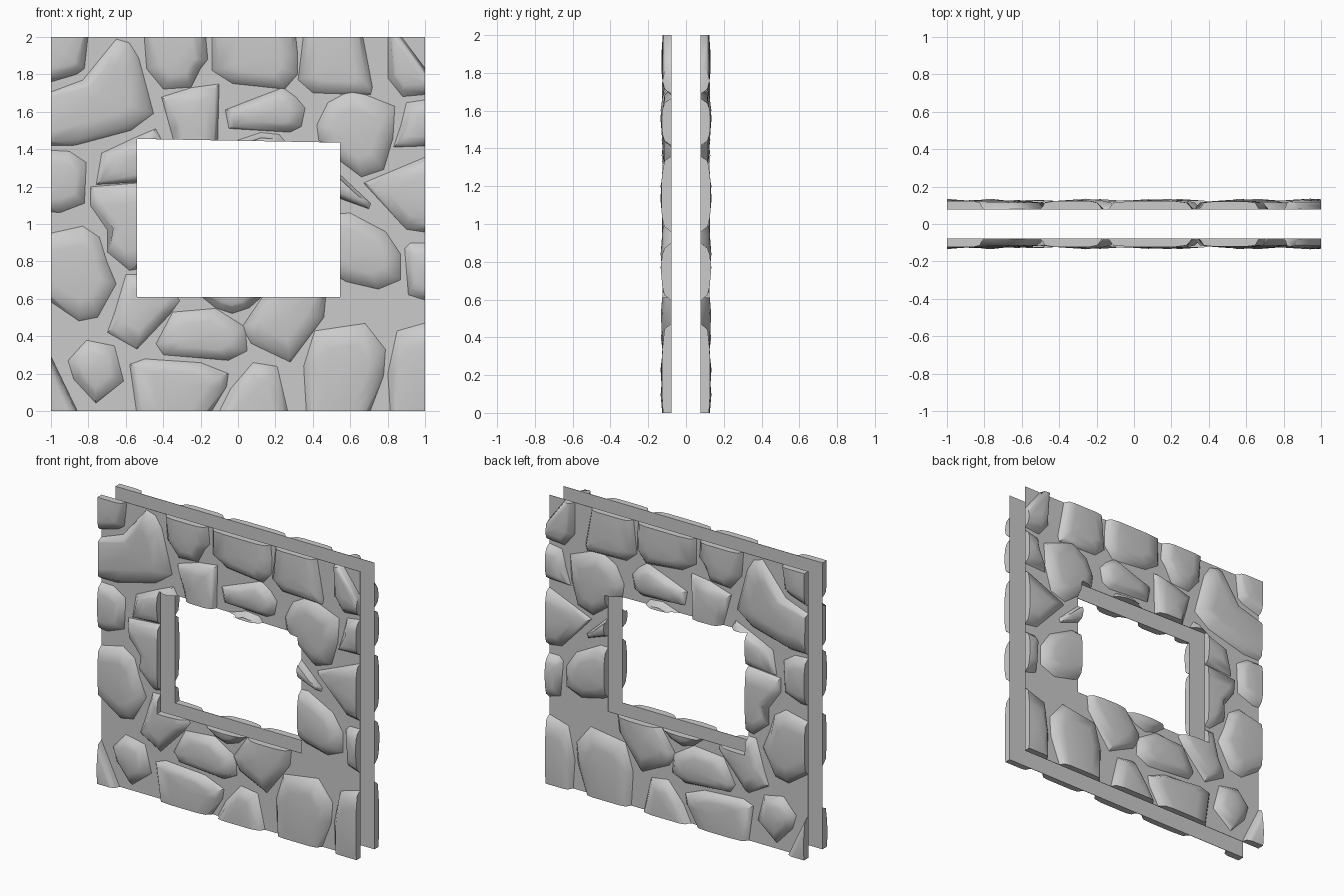
import bpy
import bmesh
import math
import random
from mathutils import Vector

random.seed(4)

cube = bpy.data.objects.get("Cube")
if cube:
    bpy.data.objects.remove(cube)

INNER, BASE, RIM = 0.077, 0.0785, 0.114


def make_material(name, value):
    mat = bpy.data.materials.new(name)
    mat.use_nodes = True
    colour = (value, value, value, 1)
    mat.diffuse_color = colour
    mat.node_tree.nodes["Principled BSDF"].inputs["Base Color"].default_value = colour
    return mat


grey = make_material("stone_grey", 0.6)


def make_object(name, bm):
    bmesh.ops.recalc_face_normals(bm, faces=bm.faces)
    mesh = bpy.data.meshes.new(name)
    bm.to_mesh(mesh)
    bm.free()
    mesh.materials.append(grey)
    obj = bpy.data.objects.new(name, mesh)
    bpy.context.collection.objects.link(obj)
    return obj


def apply_modifier(obj, kind, **settings):
    mod = obj.modifiers.new(kind.title(), kind)
    for key, value in settings.items():
        setattr(mod, key, value)
    bpy.context.view_layer.objects.active = obj
    bpy.ops.object.modifier_apply(modifier=mod.name)


def mirror_to_back(obj):
    apply_modifier(obj, "MIRROR", use_axis=(False, True, False), use_mirror_merge=False)


# Square sheet with the window opening, from depth near to depth far
def window_wall(name, near, far):
    bm = bmesh.new()
    outer = [(-1, 0), (1, 0), (1, 2), (-1, 2)]
    opening = [(-0.54, 0.61), (0.545, 0.61), (0.545, 1.435), (-0.54, 1.455)]
    a = [bm.verts.new((x, -near, z)) for x, z in outer]
    b = [bm.verts.new((x, -near, z)) for x, z in opening]
    for i in range(4):
        j = (i + 1) % 4
        bm.faces.new((a[i], a[j], b[j], b[i]))
    grown = bmesh.ops.extrude_face_region(bm, geom=bm.faces[:], use_keep_orig=True)
    moved = [g for g in grown["geom"] if isinstance(g, bmesh.types.BMVert)]
    bmesh.ops.translate(bm, verts=moved, vec=(0, near - far, 0))
    return make_object(name, bm)


mortar = window_wall("mortar_sheets", INNER, 0.08)
mirror_to_back(mortar)
trimmer = window_wall("stone_trimmer", 0.05, 0.2)
trimmer.hide_render = True
stones = []


# Edge points run past the wall border so that the trim leaves a clean cut
def overhang(x, z):
    x = x * 1.1 if abs(x) == 100 else x
    z = {0: -10, 200: 210}.get(z, z)
    return Vector((x / 100, 0, z / 100))


# Domed stone: outline, sloped rim, shallow crown and a peak
def stone(name, *outline):
    points = [overhang(x, z) for x, z in outline]
    centre = sum(points, Vector()) / len(points)
    peak = random.uniform(0.127, 0.136)
    bm = bmesh.new()

    def ring(depth, move):
        return [bm.verts.new(move(p) - Vector((0, depth, 0))) for p in points]

    rings = [
        ring(BASE, lambda p: p),
        ring(RIM, lambda p: p + (centre - p).normalized() * 0.035),
        ring(RIM * 0.45 + peak * 0.55, lambda p: p.lerp(centre, 0.45)),
    ]
    top = bm.verts.new(centre - Vector((0, peak, 0)))
    bm.faces.new(rings[0])
    for i in range(len(points)):
        j = (i + 1) % len(points)
        for low, high in zip(rings, rings[1:]):
            bm.faces.new((low[i], low[j], high[j], high[i]))
        bm.faces.new((rings[-1][i], rings[-1][j], top))
    obj = make_object(name, bm)
    apply_modifier(obj, "BOOLEAN", operation="INTERSECT", solver="EXACT", object=trimmer)
    mirror_to_back(obj)
    stones.append(obj)


# Top course
stone("top_right_corner_stone", (-100, 200), (-79, 200), (-82, 183), (-86, 80 + 100), (-100, 173))
stone("large_pointed_stone", (-100, 167), (-83, 177), (-65, 199), (-58, 197), (-53, 189),
      (-45, 159), (-57, 150), (-87, 142), (-100, 142))
stone("top_stone_right", (-51, 200), (-49, 183), (-40, 172), (-25, 173), (-20, 183),
      (-16, 188), (-18, 200))
stone("top_stone_middle", (-14, 200), (-14, 182), (-3, 175), (25, 172), (32, 180),
      (32, 191), (30, 200))
stone("top_stone_left", (36, 200), (32, 177), (40, 170), (71, 169), (72, 173), (65, 200))
stone("top_left_corner_stone", (80, 200), (80, 178), (88, 168), (100, 170))

# Course above the opening
stone("lintel_stone_right", (-41, 168), (-25, 173), (-10, 175), (-11, 135), (-32, 135), (-36, 150))
stone("lintel_stone_middle", (-7, 161), (3, 165), (24, 173), (31, 168), (36, 162),
      (34, 152), (28, 149), (-5, 151))
stone("lintel_sliver", (-6, 143), (12, 149), (22, 148), (28, 141), (10, 132))
stone("lintel_stone_left", (42, 153), (48, 165), (61, 172), (84, 163), (83, 146),
      (78, 129), (66, 125), (50, 137), (43, 145))
stone("upper_left_edge_stone", (90, 165), (100, 168), (100, 142), (83, 141), (87, 153))

# Stones on the right of the opening
stone("right_edge_upper_stone", (-100, 140), (-90, 139), (-81, 133), (-82, 111),
      (-95, 106), (-100, 107))
stone("right_jamb_upper_stone", (-76, 121), (-73, 138), (-58, 145), (-44, 151), (-38, 140), (-40, 123))
stone("right_jamb_lower_stone", (-79, 120), (-42, 123), (-42, 78), (-58, 75), (-70, 85),
      (-70, 97), (-79, 110))
stone("right_edge_lower_stone", (-100, 93), (-83, 99), (-74, 93), (-70, 80), (-65, 68),
      (-75, 50), (-85, 48), (-100, 65))

# Stones on the left of the opening
stone("left_edge_upper_stone", (67, 122), (100, 140), (100, 94), (90, 97))
stone("left_jamb_wedge", (42, 136), (55, 126), (71, 111), (70, 108), (42, 118))
stone("left_jamb_stone", (42, 105), (60, 106), (79, 96), (87, 84), (87, 70), (75, 65),
      (58, 69), (42, 78))
stone("left_edge_lower_stone", (89, 87), (92, 90), (100, 90), (100, 56), (91, 62))

# Course below the opening
stone("sill_stone_right", (-60, 73), (-40, 73), (-31, 59), (-36, 52), (-54, 33), (-70, 42), (-66, 53))
stone("sill_sliver", (-22, 63), (-12, 55), (-3, 52), (6, 55), (15, 63), (8, 74), (-16, 74))
stone("sill_stone_middle", (-44, 36), (-35, 53), (-12, 55), (4, 45), (5, 32), (-5, 27), (-40, 30))
stone("sill_stone_left", (2, 45), (15, 64), (25, 72), (48, 70), (46, 50), (28, 26), (7, 36))

# Bottom course
stone("bottom_right_corner_stone", (-100, 50), (-81, 0), (-100, 0))
stone("small_round_stone", (-91, 27), (-81, 38), (-66, 35), (-61, 16), (-76, 4), (-88, 17))
stone("bottom_stone_right", (-58, 25), (-50, 28), (-20, 26), (-5, 20), (-6, 13), (-20, 0), (-53, 0))
stone("bottom_stone_middle", (-15, 0), (-4, 12), (8, 26), (21, 24), (29, 0))
stone("bottom_stone_left", (37, 0), (35, 24), (41, 43), (68, 47), (79, 33), (78, 19), (67, 0))
stone("bottom_left_corner_stone", (82, 0), (80, 20), (85, 43), (100, 50), (100, 0))

bpy.data.objects.remove(trimmer)

# Soft shading on the domes, crisp edges on the cuts
bpy.ops.object.select_all(action="DESELECT")
for obj in stones:
    obj.select_set(True)
bpy.context.view_layer.objects.active = stones[0]
bpy.ops.object.shade_smooth_by_angle(angle=math.radians(58))
